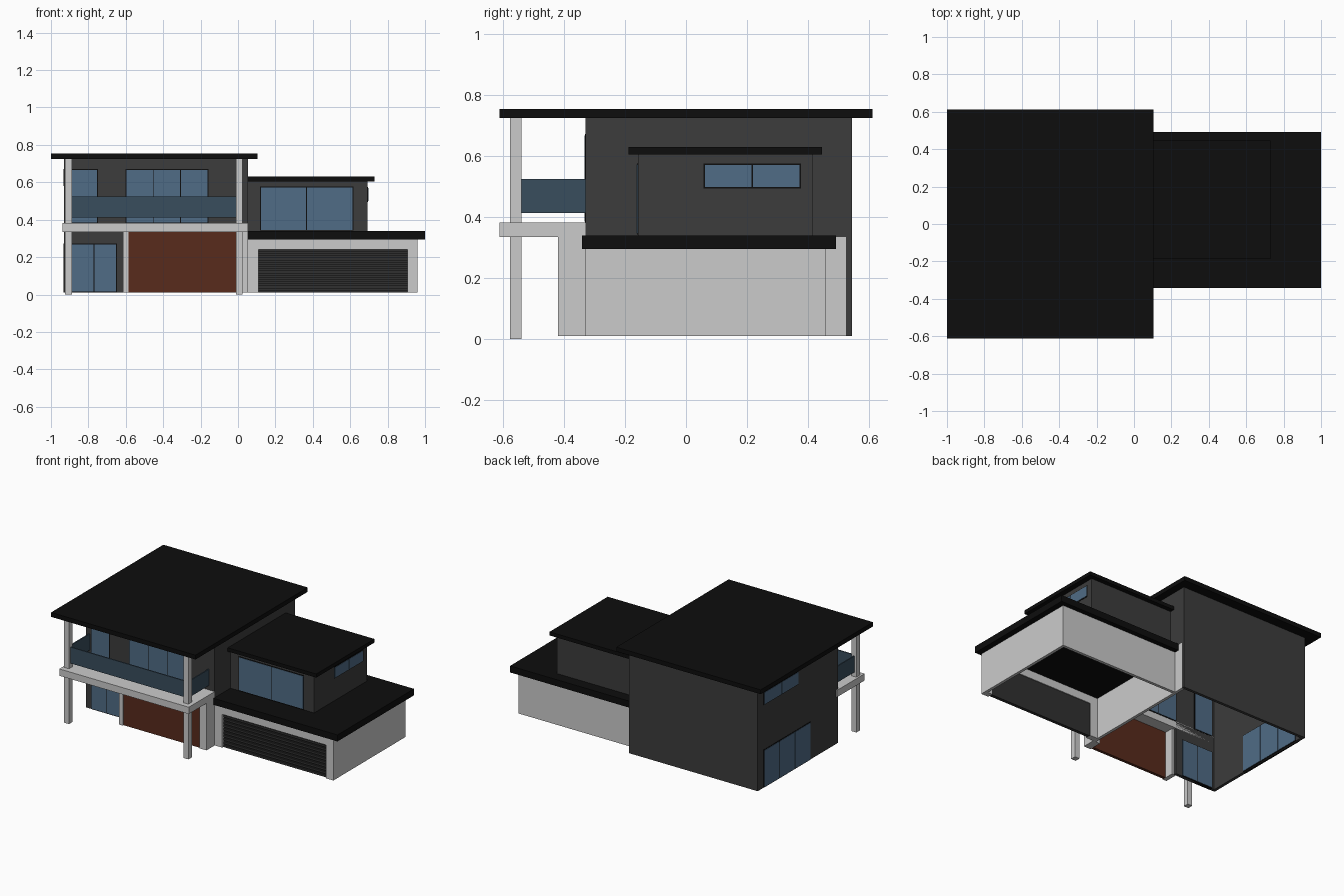
import bpy
import bmesh
from mathutils import Vector

if "Cube" in bpy.data.objects:
    bpy.data.objects.remove(bpy.data.objects["Cube"])


def mat(name, rgb):
    m = bpy.data.materials.new(name)
    m.diffuse_color = (*rgb, 1)
    m.use_nodes = True
    m.node_tree.nodes["Principled BSDF"].inputs["Base Color"].default_value = m.diffuse_color
    return m


BLACK = mat("roof_black", (0.004, 0.004, 0.004))
DARK = mat("wall_charcoal", (0.045, 0.045, 0.045))
DOOR = mat("door_charcoal", (0.03, 0.03, 0.03))
GLASS = mat("window_blue", (0.08, 0.15, 0.24))
RAIL = mat("rail_blue", (0.04, 0.075, 0.11))
WOOD = mat("wood_brown", (0.098, 0.024, 0.012))


def boxes(name, spans, material=None):
    """One object made of axis-aligned boxes given as (x0, x1, y0, y1, z0, z1)."""
    bm = bmesh.new()
    for x0, x1, y0, y1, z0, z1 in spans:
        lo, hi = Vector((x0, y0, z0)), Vector((x1, y1, z1))
        made = bmesh.ops.create_cube(bm, size=1)
        for v in made["verts"]:
            v.co = (lo + hi) / 2 + v.co * (hi - lo)
    me = bpy.data.meshes.new(name)
    bm.to_mesh(me)
    bm.free()
    ob = bpy.data.objects.new(name, me)
    bpy.context.collection.objects.link(ob)
    if material:
        me.materials.append(material)
    return ob


T = 0.02     # wall thickness
B = 0.01     # wall base height
XL, XR = -0.93, 0.053   # main house sides
YF, YB = -0.33, 0.545   # main house front and back


def window(name, axis, a0, a1, d0, z0, z1, panes):
    """Framed window through a wall occupying d0..d0+T, running along axis."""
    def span(s0, s1, out, za, zb):
        if axis == "x":
            return (s0, s1, d0 - out, d0 + T + out, za, zb)
        return (d0 - out, d0 + T + out, s0, s1, za, zb)
    f = 0.005
    boxes(name + "_frame", [span(a0, a1, 0.002, z0, z1)], BLACK)
    w = (a1 - a0 - f) / panes
    boxes(name + "_glass", [span(a0 + f + i * w, a0 + (i + 1) * w, 0.004, z0 + f, z1 - f)
                            for i in range(panes)], GLASS)


# Main house shell, open underneath
boxes("main_walls", [
    (XL, XR, YB - T, YB, B, 0.725),
    (XL, XL + T, YF, YB - T, B, 0.725),
    (XR - T, XR, YF, YB - T, 0.335, 0.725),
    (XL + T, XR - T, YF, YF + T, 0.38, 0.725),
    (XL + T, -0.60, YF, YF + T, B, 0.38),
], DARK)
boxes("main_roof", [(-1, 0.104, -0.613, 0.613, 0.725, 0.755)], BLACK)

# Main windows
window("upper_front_window", "x", -0.602, -0.158, YF, 0.381, 0.672, 3)
window("upper_corner_window", "x", -0.893, -0.748, YF, 0.381, 0.672, 1)
window("lower_front_window", "x", -0.893, -0.648, YF, B, 0.272, 2)
window("lower_side_window", "y", -0.03, 0.48, XL, B, 0.272, 3)
window("upper_side_window", "y", 0.10, 0.48, XL, 0.58, 0.672, 2)

# Entrance bay: light party wall, post and timber panel
boxes("party_wall", [(0.0, XR, -0.42, YF, B, 0.335),
                     (XR - T, XR, YF, YB - T, B, 0.335)])
boxes("entrance_post", [(-0.615, -0.585, -0.42, YF, B, 0.335)])
boxes("entrance_panel", [(-0.585, 0.0, -0.412, -0.392, B, 0.335)], WOOD)

# Balcony slab, columns and glass railing
boxes("balcony_slab", [(-0.937, XR, -0.613, YF + T, 0.335, 0.382)])
boxes("balcony_columns", [(x, x + 0.037, -0.577, -0.54, 0, 0.725)
                          for x in (-0.925, -0.012)])
boxes("balcony_railing", [(-0.91, 0.01, -0.56, -0.552, 0.413, 0.525)] +
      [(x, x + 0.008, -0.552, YF, 0.413, 0.525) for x in (-0.91, 0.002)], RAIL)

# Garage shell, open underneath
boxes("garage_walls", [
    (0.96 - T, 0.96, YF, 0.46, B, 0.295),
    (XR, 0.96, 0.46 - T, 0.46, B, 0.295),
    (XR, 0.11, YF, YF + 0.04, B, 0.295),
    (0.905, 0.96, YF, YF + 0.04, B, 0.295),
    (0.11, 0.905, YF, YF + 0.04, 0.24, 0.295),
])
boxes("garage_roof", [(XR, 1.0, -0.342, 0.493, 0.295, 0.34)], BLACK)

# Ribbed garage door
N, H = 10, 0.023
boxes("garage_door", [(0.11, 0.905, YF + 0.022, YF + 0.034, B, 0.24)] +
      [(0.11, 0.905, YF + 0.012, YF + 0.022, B + i * H, B + i * H + 0.014)
       for i in range(N)], DOOR)

# Upper room over the garage
boxes("upper_room", [
    (XR, 0.693, -0.158, -0.158 + T, 0.335, 0.605),
    (XR, 0.693, 0.417 - T, 0.417, 0.335, 0.605),
    (0.693 - T, 0.693, -0.158, 0.417, 0.335, 0.605),
], DARK)
boxes("upper_room_roof", [(XR, 0.73, -0.188, 0.447, 0.605, 0.63)], BLACK)
window("room_front_window", "x", 0.117, 0.617, -0.158, 0.341, 0.578, 2)
window("room_side_window", "y", 0.057, 0.377, 0.693 - T, 0.494, 0.575, 2)
